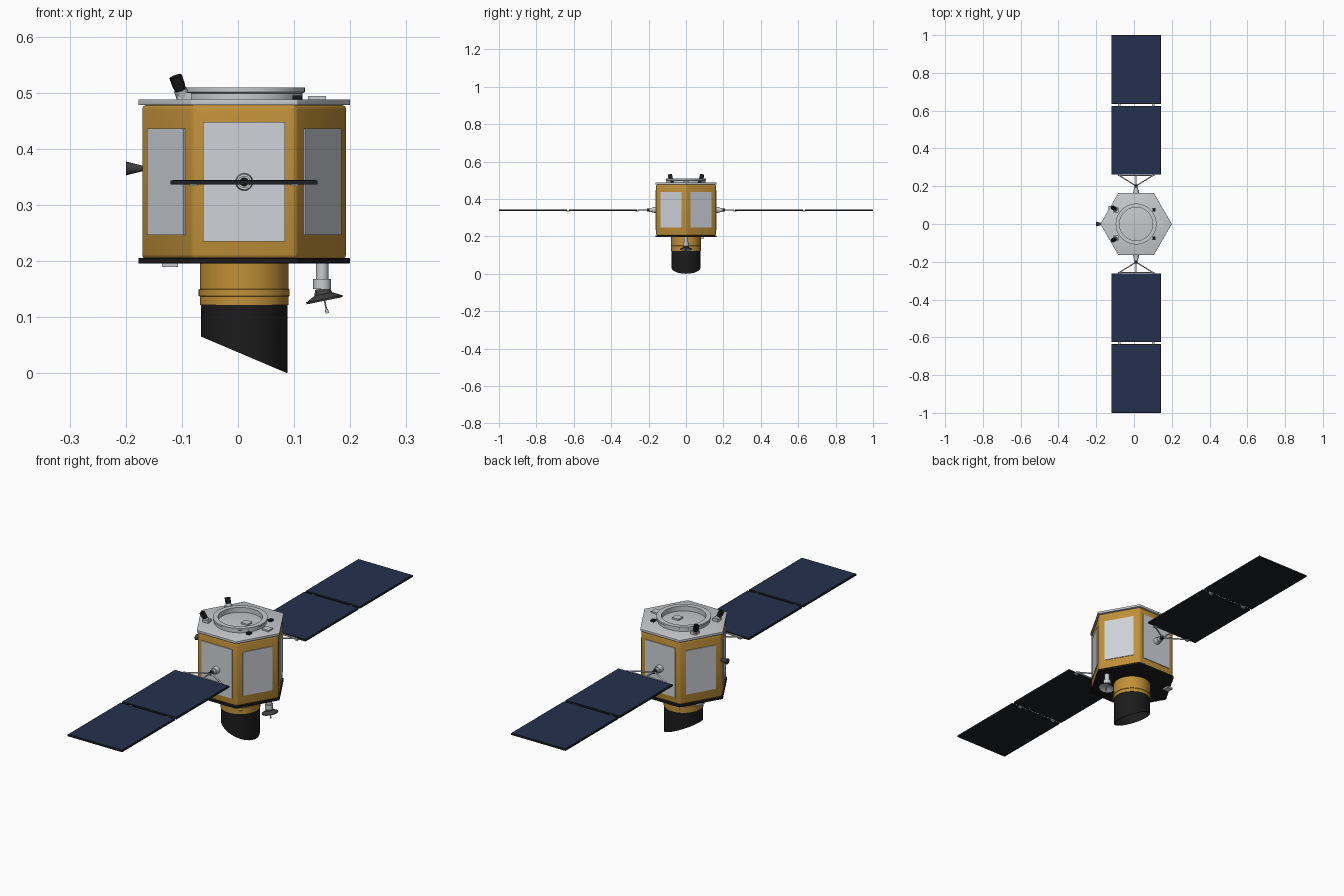
import bpy, bmesh, math
from mathutils import Vector, Matrix

if "Cube" in bpy.data.objects:
    bpy.data.objects.remove(bpy.data.objects["Cube"])


def material(name, rgb, rough=0.6):
    m = bpy.data.materials.new(name)
    m.use_nodes = True
    m.diffuse_color = (*rgb, 1)
    node = m.node_tree.nodes["Principled BSDF"]
    node.inputs["Base Color"].default_value = (*rgb, 1)
    node.inputs["Roughness"].default_value = rough
    return m


GOLD = material("gold_foil", (0.53, 0.28, 0.04))
WHITE = material("radiator_white", (0.62, 0.65, 0.69))
GREY = material("light_grey", (0.58, 0.60, 0.62))
BLACK = material("matte_black", (0.011, 0.011, 0.011))
BLUE = material("solar_blue", (0.017, 0.030, 0.075))
BACK = material("panel_back", (0.012, 0.015, 0.017))
DARK = material("dark_grey", (0.05, 0.05, 0.053))

CX = 0.011          # body axis
WING_Z = 0.341


def finish(name, bm, mat):
    bmesh.ops.remove_doubles(bm, verts=bm.verts, dist=1e-6)
    bmesh.ops.recalc_face_normals(bm, faces=bm.faces)
    mesh = bpy.data.meshes.new(name)
    bm.to_mesh(mesh)
    bm.free()
    mesh.materials.append(mat)
    mesh.shade_smooth()
    mesh.set_sharp_from_angle(angle=math.radians(35))
    ob = bpy.data.objects.new(name, mesh)
    bpy.context.collection.objects.link(ob)
    return ob


def box(name, centre, size, mat, turn=0.0):
    bm = bmesh.new()
    m = (Matrix.Translation(centre) @ Matrix.Rotation(turn, 4, "Z")
         @ Matrix.Diagonal((*size, 1)))
    bmesh.ops.create_cube(bm, size=1, matrix=m)
    return finish(name, bm, mat)


def lathe(name, profile, mat, base=(CX, 0, 0), axis=(0, 0, 1), n=48,
          loop=False, bevel=0.0, shape=None):
    """Spin (radius, height) points about an axis; open ends are capped."""
    bm = bmesh.new()
    rings = []
    for r, h in profile:
        rings.append([bm.verts.new((r * math.cos(math.tau * i / n),
                                    r * math.sin(math.tau * i / n), h))
                      for i in range(n)])
    pairs = list(zip(rings, rings[1:]))
    if loop:
        pairs.append((rings[-1], rings[0]))
    for a, b in pairs:
        for i in range(n):
            j = (i + 1) % n
            bm.faces.new((a[i], a[j], b[j], b[i]))
    if not loop:
        for ring, (r, h) in ((rings[0], profile[0]), (rings[-1], profile[-1])):
            if r > 0:
                bm.faces.new(ring)
    if bevel:
        bmesh.ops.bevel(bm, geom=list(bm.edges), offset=bevel, segments=3,
                        profile=0.5, affect="EDGES")
    if shape:
        shape(bm)
    q = Vector(axis).to_track_quat("Z", "Y").to_matrix().to_4x4()
    bm.transform(Matrix.Translation(base) @ q)
    return finish(name, bm, mat)


def rod(name, a, b, r, mat, r2=None, n=12):
    a, b = Vector(a), Vector(b)
    return lathe(name, [(r, 0), (r if r2 is None else r2, (b - a).length)],
                 mat, a, b - a, n)


# Hexagonal body with end plates
lathe("body", [(0.184, 0.204), (0.184, 0.478)], GOLD, n=6, bevel=0.008)
lathe("bottom_plate", [(0.189, 0.196), (0.189, 0.205)], BLACK, n=6, bevel=0.001)
lathe("top_plate", [(0.189, 0.478), (0.189, 0.488)], GREY, n=6, bevel=0.001)

# Radiator plates, one on each side
for k in range(6):
    ang = math.radians(30 + 60 * k)
    main = k in (1, 4)
    w, h = (0.146, 0.213) if main else (0.13, 0.19)
    d = 0.1605
    box("radiator_plate", (CX + d * math.cos(ang), d * math.sin(ang), 0.341),
        (0.004, w, h), WHITE, ang)

# Launch ring on the top plate
lathe("launch_ring", [(0.104, 0.487), (0.104, 0.499), (0.108, 0.501),
                      (0.108, 0.509), (0.088, 0.509), (0.088, 0.487)],
      GREY, loop=True)
for x in (0.041, 0.141):
    box("top_box", (x, 0, 0.491), (0.032, 0.03, 0.007), GREY)

# Star trackers and small sensors
for s in (-1, 1):
    foot = Vector((-0.096, 0.075 * s, 0.487))
    lean = Vector((-0.33, 0.25 * s, 0.9)).normalized()
    box("tracker_bracket", foot + Vector((0, 0, 0.006)),
        (0.026, 0.026, 0.014), GREY)
    rod("tracker_base", foot, foot + lean * 0.02, 0.012, GREY, n=24)
    lathe("tracker_tube", [(0.009, 0), (0.0115, 0.016), (0.0115, 0.032),
                           (0.009, 0.032), (0.008, 0.014), (0, 0.014)],
          BLACK, foot + lean * 0.014, lean, 24)
    box("sun_sensor", (0.105, 0.075 * s, 0.491), (0.016, 0.018, 0.008), BLACK)

# Telescope barrel
lathe("telescope_barrel", [(0.079, 0.122), (0.079, 0.137), (0.081, 0.138),
                           (0.081, 0.149), (0.079, 0.150), (0.079, 0.198)],
      GOLD, n=64)


def slant(bm):
    for v in bm.verts:
        if v.co.z < 0.01:
            v.co.z = 0.0327 + 0.425 * v.co.x


# Hollow sun hood with a slanted mouth
lathe("sun_hood", [(0, 0.123), (0.077, 0.123), (0.077, 0), (0.073, 0),
                   (0.073, 0.115), (0, 0.115)], BLACK, n=64, shape=slant)

# Dish antenna under the body
rod("antenna_mast", (0.15, 0, 0.198), (0.15, 0, 0.16), 0.011, GREY, n=24)
rod("antenna_joint", (0.15, 0, 0.168), (0.15, 0, 0.15), 0.016, GREY, n=24)
tilt = Vector((0.2, 0, -0.98)) * -1
tilt = Vector((-tilt.x * -1, 0, -tilt.z)).normalized() * -1
down = Vector((-0.2, 0, -0.98)).normalized() if tilt.z < 0 else Vector((0.2, 0, -0.98)).normalized()
hub = Vector((0.15, 0, 0.151))
lathe("dish_shell", [(0.013, 0), (0.016, 0.010), (0.033, 0.019),
                     (0.033, 0.022), (0.031, 0.022), (0.016, 0.015),
                     (0, 0.013)], DARK, hub, down, 32)
lathe("dish_face", [(0.031, 0.0222), (0.016, 0.0155), (0, 0.0135),
                    (0, 0.0145), (0.016, 0.0162)], GREY, hub, down, 32, loop=True)
rod("dish_feed", hub + down * 0.013, hub + down * 0.04, 0.0015, GREY)
rod("dish_feed_tip", hub + down * 0.038, hub + down * 0.045, 0.003, GREY)

# Small box under the body and horn on the side edge
box("bottom_box", (-0.121, 0.08, 0.193), (0.028, 0.03, 0.008), GREY)
rod("side_horn", (-0.17, 0, 0.365), (-0.2, 0, 0.365), 0.005, DARK, 0.0125, 24)

# Solar wings, mirrored front and back
for s in (-1, 1):
    def at(x, y, z=WING_Z):
        return (CX + x, s * y, z)

    rod("wing_mount", at(0, 0.158), at(0, 0.182), 0.016, GREY, 0.014, 24)
    rod("wing_drive", at(0, 0.18), at(0, 0.194), 0.011, GREY, n=24)
    rod("wing_joint", at(0, 0.19), at(0, 0.208), 0.008, BLACK, n=24)
    for x in (-0.09, 0, 0.09):
        rod("yoke_strut", at(0, 0.202), at(x, 0.257), 0.003, GREY)
    rod("yoke_bar", at(-0.095, 0.257), at(0.095, 0.257), 0.003, GREY)
    for y in (0.444, 0.818):
        box("wing_panel", at(0, y, 0.340), (0.262, 0.364, 0.007), BACK)
        box("solar_cells", at(0, y, 0.3438), (0.255, 0.357, 0.001), BLUE)
    for y in (0.261, 0.631):
        for x in (-0.09, 0.09):
            box("panel_hinge", at(x, y, 0.3365), (0.014, 0.016, 0.006), GREY)
